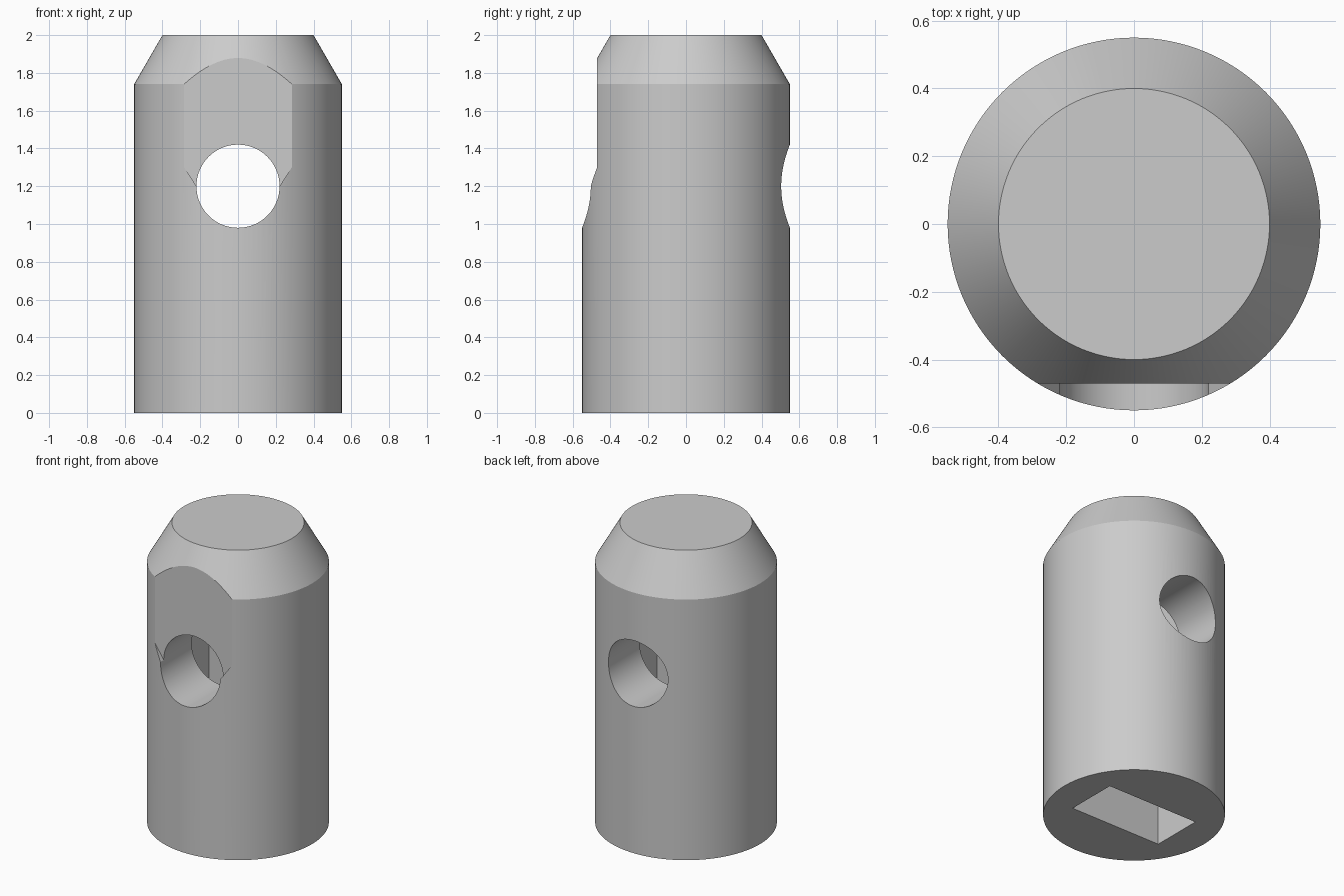
import bpy, bmesh
from math import cos, sin, pi, radians

cube = bpy.data.objects.get("Cube")
if cube:
    bpy.data.objects.remove(cube, do_unlink=True)

grey = bpy.data.materials.new("plain_grey")
grey.use_nodes = True
colour = (0.6, 0.6, 0.6, 1)
grey.diffuse_color = colour
grey.node_tree.nodes["Principled BSDF"].inputs["Base Color"].default_value = colour


def make_object(name, bm):
    bmesh.ops.recalc_face_normals(bm, faces=bm.faces)
    mesh = bpy.data.meshes.new(name)
    bm.to_mesh(mesh)
    bm.free()
    mesh.materials.append(grey)
    obj = bpy.data.objects.new(name, mesh)
    bpy.context.collection.objects.link(obj)
    return obj


def loft(name, rings):
    """Closed solid through rings that share a point count."""
    bm = bmesh.new()
    loops = [[bm.verts.new(p) for p in ring] for ring in rings]
    for a, b in zip(loops, loops[1:]):
        for i in range(len(a)):
            j = (i + 1) % len(a)
            bm.faces.new((a[i], a[j], b[j], b[i]))
    bm.faces.new(loops[0])
    bm.faces.new(loops[-1])
    return make_object(name, bm)


def circle(radius, count):
    return [(radius * cos(2 * pi * i / count), radius * sin(2 * pi * i / count))
            for i in range(count)]


def extrude_y(name, outline, y0, y1):
    return loft(name, [[(x, y, z) for x, z in outline] for y in (y0, y1)])


# Round body with a tapered top
body = loft("pin_body", [[(x, y, z) for x, y in circle(r, 128)]
                         for r, z in ((0.55, 0), (0.55, 1.74), (0.4, 2))])

# Flat on the upper front, with slanted lower corners
half = [(0.2, 1.17), (0.285, 1.3), (0.6, 1.79), (0.6, 2.1)]
flat = extrude_y("front_flat_cutter",
                 half + [(-x, z) for x, z in reversed(half)], -0.8, -0.47)

# Cross hole from front to back
bore = extrude_y("cross_hole_cutter",
                 [(x, z + 1.2) for x, z in circle(0.22, 96)], -0.9, 0.9)

# Rectangular blind slot, open at the bottom
corners = [(-0.338, -0.175), (0.338, -0.175), (0.338, 0.175), (-0.338, 0.175)]
slot = loft("bottom_slot_cutter",
            [[(x, y, z) for x, y in corners] for z in (-0.2, 1.7)])

bpy.ops.object.select_all(action="DESELECT")
bpy.context.view_layer.objects.active = body
body.select_set(True)
for cutter in (flat, bore, slot):
    mod = body.modifiers.new(cutter.name, "BOOLEAN")
    mod.operation = "DIFFERENCE"
    mod.solver = "EXACT"
    mod.object = cutter
    bpy.ops.object.modifier_apply(modifier=mod.name)
    bpy.data.objects.remove(cutter, do_unlink=True)

bpy.ops.object.shade_smooth_by_angle(angle=radians(25))
